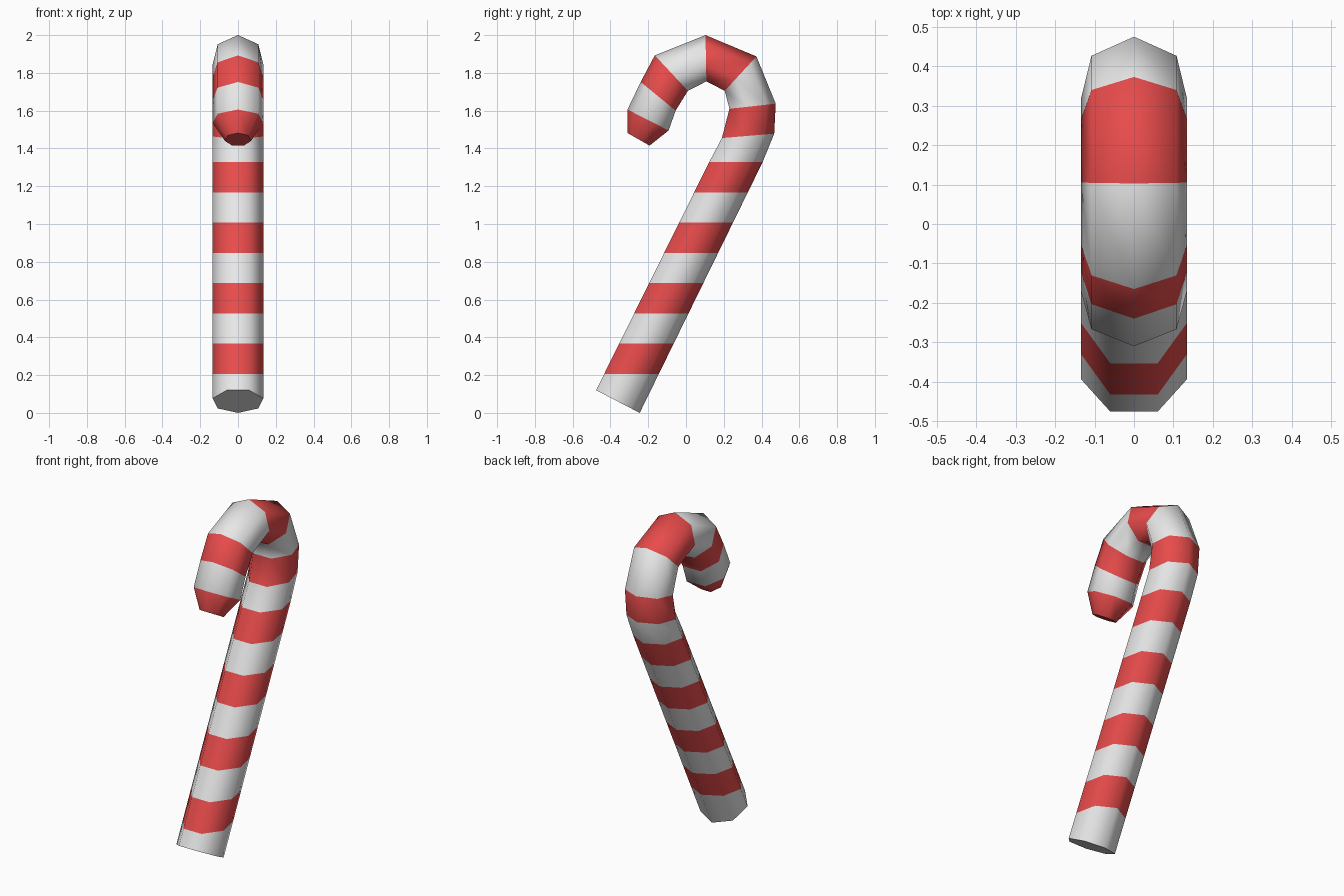
import bpy, bmesh, math

if "Cube" in bpy.data.objects:
    bpy.data.objects.remove(bpy.data.objects["Cube"])

SIDES, R = 7, 0.138


def material(name, rgb):
    m = bpy.data.materials.new(name)
    m.diffuse_color = (*rgb, 1)
    m.use_nodes = True
    m.node_tree.nodes["Principled BSDF"].inputs["Base Color"].default_value = m.diffuse_color
    return m


# Rings as (inner y, inner z, outer y, outer z, radius)
rings = [(-0.476, 0.12, -0.245, 0.0, R)]
# leaning shaft, cut by level stripe edges
for k in range(8):
    z = 0.207 + 0.16 * k
    rings.append((-0.476 + (z - 0.12) / 2.017, z, -0.245 + z / 2.04, z, R))
# hook
rings += [(yi, zi, yo, zo, R) for yi, zi, yo, zo in (
    (0.19, 1.455, 0.467, 1.478),
    (0.23, 1.61, 0.475, 1.637),
    (0.205, 1.705, 0.373, 1.887),
    (0.108, 1.755, 0.103, 2.0),
    (0.01, 1.705, -0.165, 1.893),
    (-0.055, 1.60, -0.24, 1.752),
    (-0.092, 1.495, -0.31, 1.606))]
# narrowed tip
rings.append((-0.193, 1.415, -0.31, 1.482, 0.07))

bm = bmesh.new()
back = math.cos(math.pi / SIDES)
loops = []
for yi, zi, yo, zo, r in rings:
    loop = []
    for s in range(SIDES):
        a = 2 * math.pi * s / SIDES
        t = (math.cos(a) + back) / (1 + back)
        loop.append(bm.verts.new((r * math.sin(a), yi + (yo - yi) * t, zi + (zo - zi) * t)))
    loops.append(loop)

# alternating white and red bands
for i, (a, b) in enumerate(zip(loops, loops[1:])):
    for s in range(SIDES):
        n = (s + 1) % SIDES
        bm.faces.new((a[s], a[n], b[n], b[s])).material_index = i % 2
# end caps
bm.faces.new(loops[0]).material_index = 0
bm.faces.new(loops[-1]).material_index = 1
bmesh.ops.recalc_face_normals(bm, faces=bm.faces)

mesh = bpy.data.meshes.new("candy_cane")
bm.to_mesh(mesh)
bm.free()
mesh.materials.append(material("white", (0.8, 0.8, 0.8)))
mesh.materials.append(material("red", (0.8, 0.07, 0.07)))
cane = bpy.data.objects.new("candy_cane", mesh)
bpy.context.collection.objects.link(cane)

bpy.context.view_layer.objects.active = cane
cane.select_set(True)
bpy.ops.object.shade_smooth_by_angle(angle=math.radians(60))
